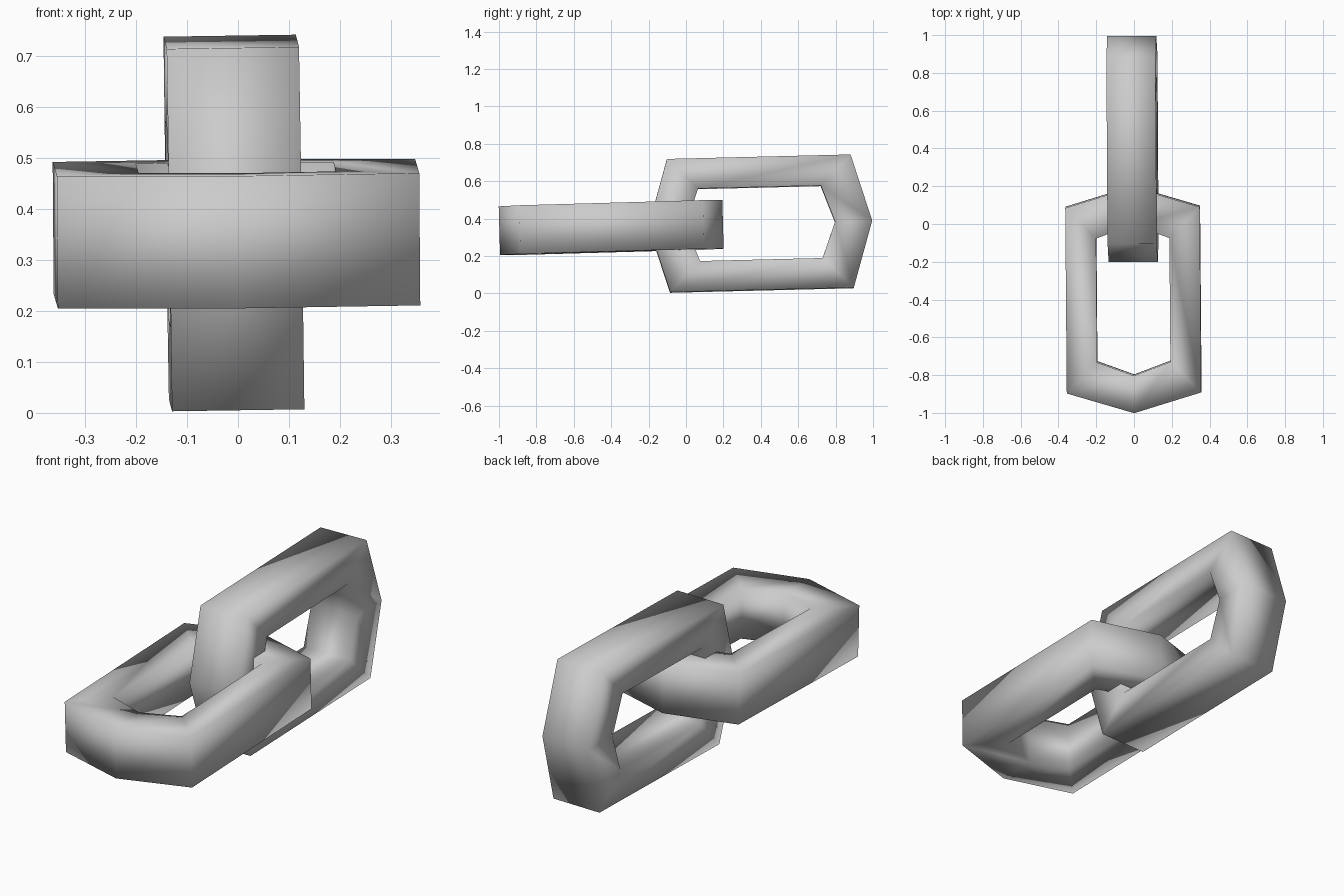
import bpy, bmesh, math
from mathutils import Matrix, Euler

cube = bpy.data.objects.get("Cube")
if cube:
    bpy.data.objects.remove(cube, do_unlink=True)

# Plain grey metal
steel = bpy.data.materials.new("grey_steel")
steel.use_nodes = True
colour = (0.6, 0.6, 0.6, 1)
steel.diffuse_color = colour
steel.node_tree.nodes["Principled BSDF"].inputs["Base Color"].default_value = colour

HALF_HEIGHT = 0.13


def hexagon(tip, side, corner):
    """Stretched six-sided outline, long axis along y."""
    return [(0, -tip), (side, -corner), (side, corner),
            (0, tip), (-side, corner), (-side, -corner)]


def chain_link(name, centre, tilt, turn=0.0):
    """Hexagonal ring with a rectangular section, softly shaded."""
    outer = hexagon(0.598, 0.356, 0.491)
    inner = hexagon(0.4, 0.194, 0.328)
    h = HALF_HEIGHT
    bm = bmesh.new()
    rings = [[bm.verts.new((x, y, z)) for x, y in outline]
             for outline, z in ((outer, -h), (outer, h), (inner, h), (inner, -h))]
    for k in range(4):
        a, b = rings[k], rings[(k + 1) % 4]
        for i in range(6):
            j = (i + 1) % 6
            bm.faces.new((a[i], a[j], b[j], b[i]))
    bmesh.ops.recalc_face_normals(bm, faces=bm.faces)
    for face in bm.faces:
        face.smooth = True
    pose = Euler(tilt).to_matrix().to_4x4() @ Matrix.Rotation(turn, 4, 'Y')
    bm.transform(Matrix.Translation(centre) @ pose)
    mesh = bpy.data.meshes.new(name)
    bm.to_mesh(mesh)
    bm.free()
    mesh.materials.append(steel)
    link = bpy.data.objects.new(name, mesh)
    bpy.context.collection.objects.link(link)
    return link


# Flat link at the front, upright link at the back
chain_link("flat_link", (-0.003, -0.4, 0.352), (0.028, -0.008, 0.008))
chain_link("upright_link", (-0.008, 0.397, 0.373), (0.0245, -0.015, 0.006), math.pi / 2)
